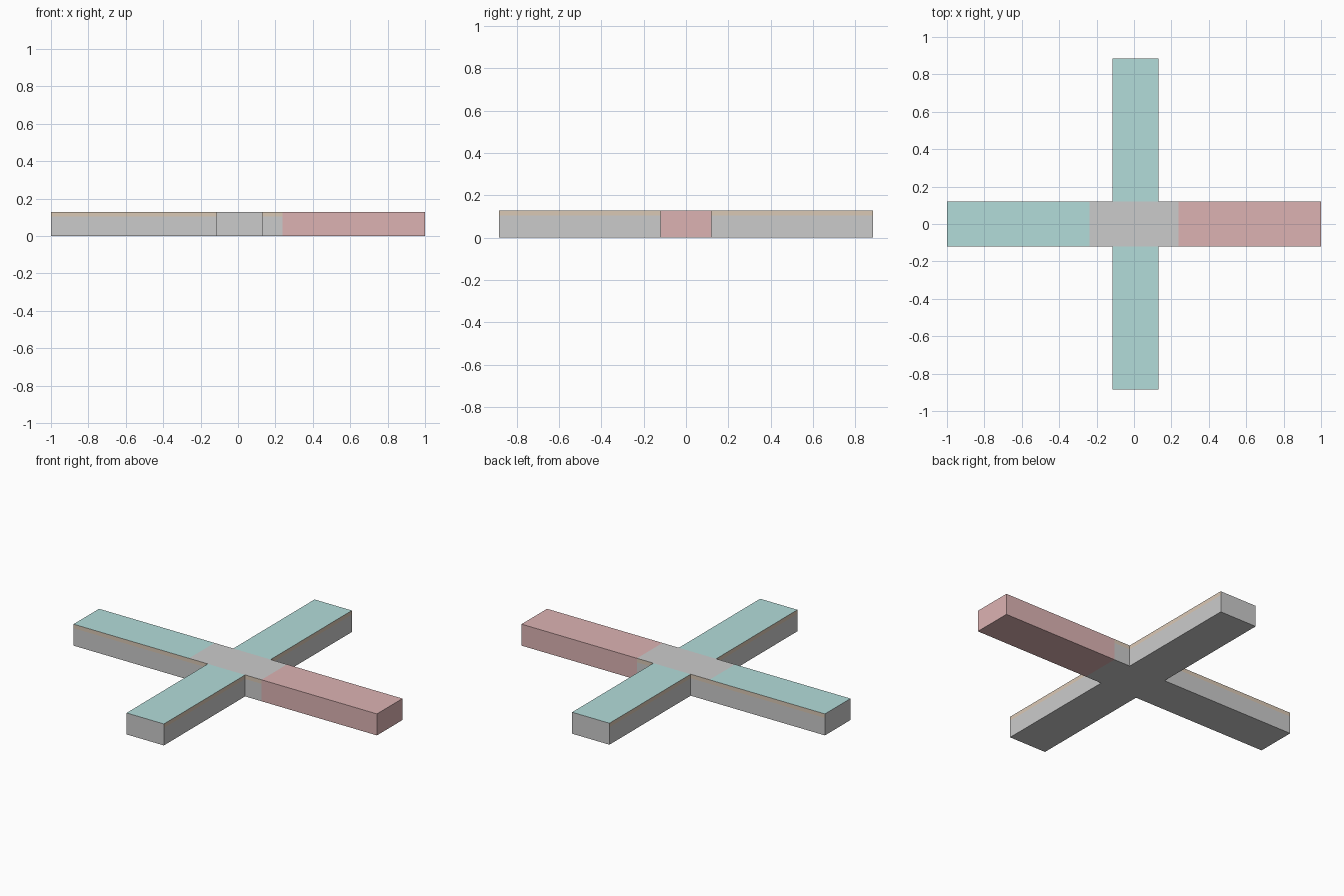
import bpy, bmesh
from mathutils import Vector

if "Cube" in bpy.data.objects:
    bpy.data.objects.remove(bpy.data.objects["Cube"])


def colour(name, rgb):
    m = bpy.data.materials.new(name)
    m.diffuse_color = (*rgb, 1)
    m.use_nodes = True
    m.node_tree.nodes["Principled BSDF"].inputs["Base Color"].default_value = m.diffuse_color
    return m


GREY = None
TEAL = colour("teal", (0.45, 0.72, 0.70))
TAN = colour("tan", (0.70, 0.58, 0.46))
RED = colour("red", (0.72, 0.45, 0.45))

HEIGHT, STRIPE = 0.128, 0.104


def beam(name, x, y, mats, open_ends="", sides=(0, 1)):
    """Box with a stripe along its sides; mats = top, stripe, body.
    open_ends lists faces hidden against a neighbour, sides are the normals' axes with a stripe."""
    bm = bmesh.new()
    bmesh.ops.create_cube(bm, size=1)
    for v in bm.verts:
        v.co = (x[int(v.co.x > 0)], y[int(v.co.y > 0)], HEIGHT * (v.co.z > 0))
    bmesh.ops.bisect_plane(bm, geom=bm.verts[:] + bm.edges[:] + bm.faces[:],
                           plane_co=(0, 0, STRIPE), plane_no=(0, 0, 1))
    bmesh.ops.recalc_face_normals(bm, faces=bm.faces[:])
    directions = {"L": (-1, 0, 0), "R": (1, 0, 0), "F": (0, -1, 0), "B": (0, 1, 0)}
    hidden = [f for f in bm.faces
              if any(f.normal.dot(Vector(directions[d])) > 0.9 for d in open_ends)]
    for f in bm.faces:
        if f.normal.z > 0.9:
            f.material_index = 0
        elif (f.calc_center_median().z > STRIPE
              and any(abs(f.normal[a]) > 0.9 for a in sides)):
            f.material_index = 1
        else:
            f.material_index = 2
    bmesh.ops.delete(bm, geom=hidden, context='FACES')
    mesh = bpy.data.meshes.new(name)
    for m in mats:
        mesh.materials.append(m)
    bm.to_mesh(mesh)
    bm.free()
    bpy.context.collection.objects.link(bpy.data.objects.new(name, mesh))


W, HUB = 0.12, 0.239
CROSS_X = (-0.115, 0.131)

# Long bar: plain hub, teal left arm, red right arm
beam("hub", (-HUB, HUB), (-W, W), (GREY, TAN, GREY), "LR", (1,))
beam("left_arm", (-1, -HUB), (-W, W), (TEAL, TAN, GREY), "R", (1,))
beam("right_arm", (HUB, 1), (-W, W), (RED, RED, RED), "L")

# Cross bar: teal topped arms to front and back
beam("front_arm", CROSS_X, (-0.885, -W), (TEAL, TAN, GREY), "B", (0,))
beam("back_arm", CROSS_X, (W, 0.885), (TEAL, TAN, GREY), "F", (0,))
